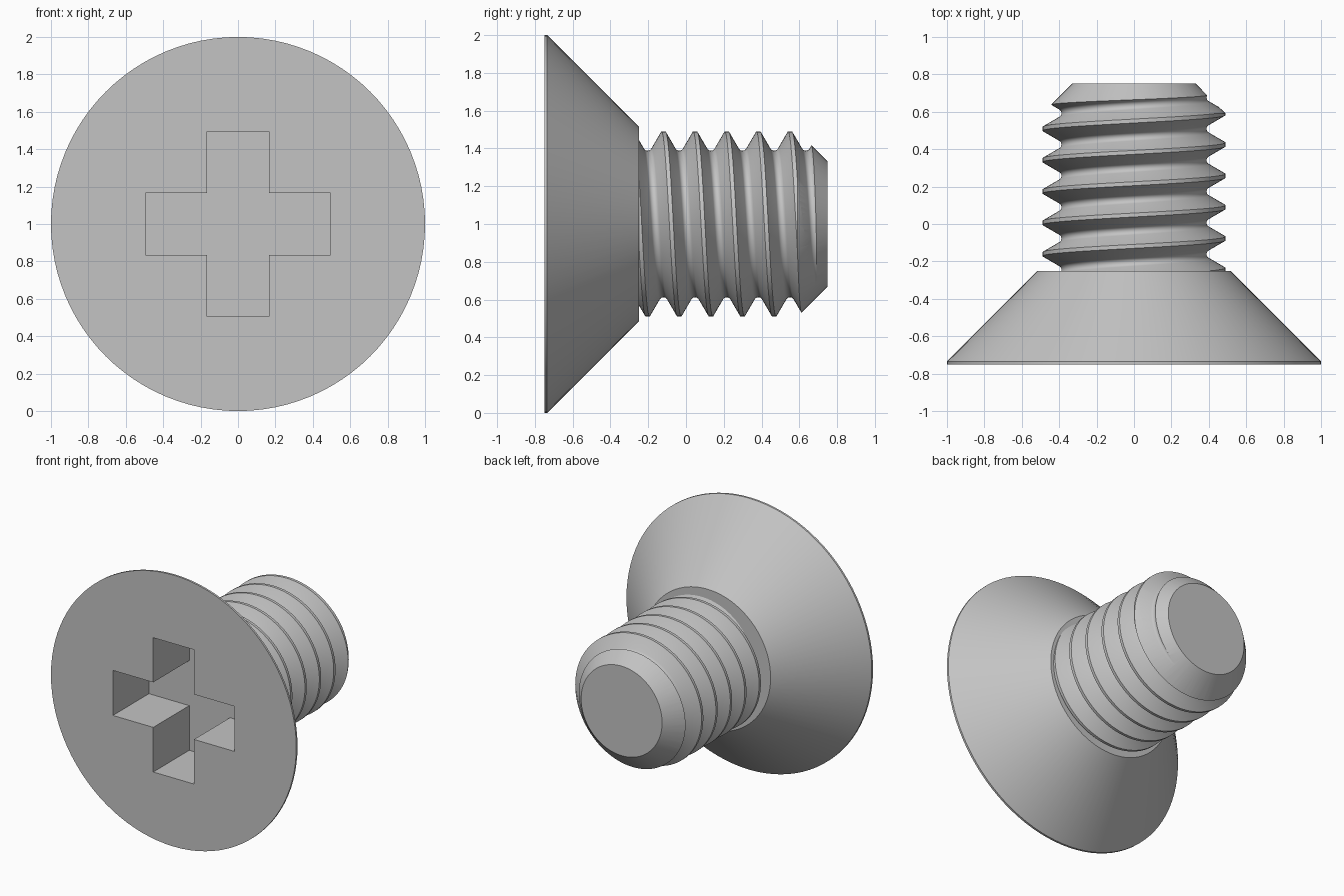
import bpy, bmesh, math

SEG = 96            # steps around the axis
PITCH = 0.1675      # thread rise per turn
CREST = 0.49        # outer thread radius
AXIS_Z = 1.0        # height of the screw axis

cube = bpy.data.objects.get("Cube")
if cube:
    bpy.data.objects.remove(cube, do_unlink=True)

steel = bpy.data.materials.new("light_grey_steel")
steel.use_nodes = True
grey = (0.55, 0.55, 0.55, 1)
steel.diffuse_color = grey
steel.node_tree.nodes["Principled BSDF"].inputs["Base Color"].default_value = grey


def polar(r, turn, y):
    """Point at radius r and a fraction of a turn around the screw axis."""
    a = 2 * math.pi * turn
    return (r * math.cos(a), y, AXIS_Z + r * math.sin(a))


def finish(name, bm):
    bmesh.ops.recalc_face_normals(bm, faces=bm.faces)
    mesh = bpy.data.meshes.new(name)
    bm.to_mesh(mesh)
    bm.free()
    mesh.materials.append(steel)
    obj = bpy.data.objects.new(name, mesh)
    bpy.context.collection.objects.link(obj)
    return obj


def loft(name, rings):
    """Closed solid through rings of points, with flat end caps."""
    bm = bmesh.new()
    rows = [[bm.verts.new(p) for p in ring] for ring in rings]
    n = len(rows[0])
    for a, b in zip(rows, rows[1:]):
        for i in range(n):
            j = (i + 1) % n
            bm.faces.new((a[i], a[j], b[j], b[i]))
    bm.faces.new(rows[0])
    bm.faces.new(rows[-1])
    return finish(name, bm)


def lathe(name, profile):
    return loft(name, [[polar(r, i / SEG, y) for i in range(SEG)] for r, y in profile])


def cut(obj, tool, operation):
    """Apply a boolean, discard the tool, then smooth all but the sharp edges."""
    tool.hide_render = True
    mod = obj.modifiers.new("cut", "BOOLEAN")
    mod.operation, mod.object, mod.solver = operation, tool, "EXACT"
    bpy.ops.object.select_all(action="DESELECT")
    bpy.context.view_layer.objects.active = obj
    obj.select_set(True)
    bpy.ops.object.modifier_apply(modifier=mod.name)
    bpy.data.objects.remove(tool, do_unlink=True)
    bpy.ops.object.shade_smooth_by_angle(angle=math.radians(30))


# Countersunk head with a cross recess
head = lathe("countersunk_head", [(1, -0.75), (1, -0.735), (0.515, -0.25)])
arm, half = 0.495, 0.166
cross = []
x, z = half, half
for _ in range(4):
    # inner corner, then the two outer corners of the next arm
    cross += [(x, z)]
    ux, uz = (0, 1) if x > 0 and z > 0 else (-1, 0) if z > 0 else (0, -1) if x < 0 else (1, 0)
    reach = arm - half
    cross += [(x + ux * reach, z + uz * reach)]
    x, z = -z, x
    cross += [(x + ux * reach, z + uz * reach)]
recess = loft("cross_recess", [[(px, y, AXIS_Z + pz) for px, pz in cross] for y in (-0.9, -0.33)])
cut(head, recess, "DIFFERENCE")

# One pitch of thread: flat crest, straight flanks, rounded root
flat, root_r = PITCH / 16, 0.025
slope = math.sqrt(3)
root_half = root_r * math.sin(math.pi / 3)
flank_end = PITCH / 2 - root_half
flank_r = CREST - (flank_end - flat) * slope
thread = [(CREST, -flat), (CREST, flat)]
for k in range(9):
    a = math.radians(-60 + 15 * k)
    thread.append((flank_r - root_r * (math.cos(a) - 0.5), PITCH / 2 + root_r * math.sin(a)))

# Helical skin, closed by a cone at each end
bm = bmesh.new()
per, turns = len(thread), 11
total = per * turns
start = 0.09 - 4 * PITCH
cols = []
for i in range(SEG):
    cols.append([bm.verts.new(polar(thread[k % per][0], i / SEG,
                 start + thread[k % per][1] + PITCH * (k // per - i / SEG))) for k in range(total)])
for i in range(SEG):
    last = i == SEG - 1
    shift = per if last else 0
    nxt = cols[(i + 1) % SEG]
    for k in range(shift, total - 1):
        bm.faces.new((cols[i][k], cols[i][k + 1], nxt[k + 1 - shift], nxt[k - shift]))
low, high = (bm.verts.new((0, y, AXIS_Z)) for y in (-1.2, 1.8))
for e in [e for e in bm.edges if e.is_boundary]:
    tip = low if e.verts[0].co.y < 0.25 else high
    bm.faces.new((e.verts[0], e.verts[1], tip))
shaft = finish("threaded_shaft", bm)

# Trim the thread to length with a chamfered tip
trim = lathe("shaft_trim", [(0.6, -0.28), (0.6, 0.48), (0.33, 0.75)])
cut(shaft, trim, "INTERSECT")
